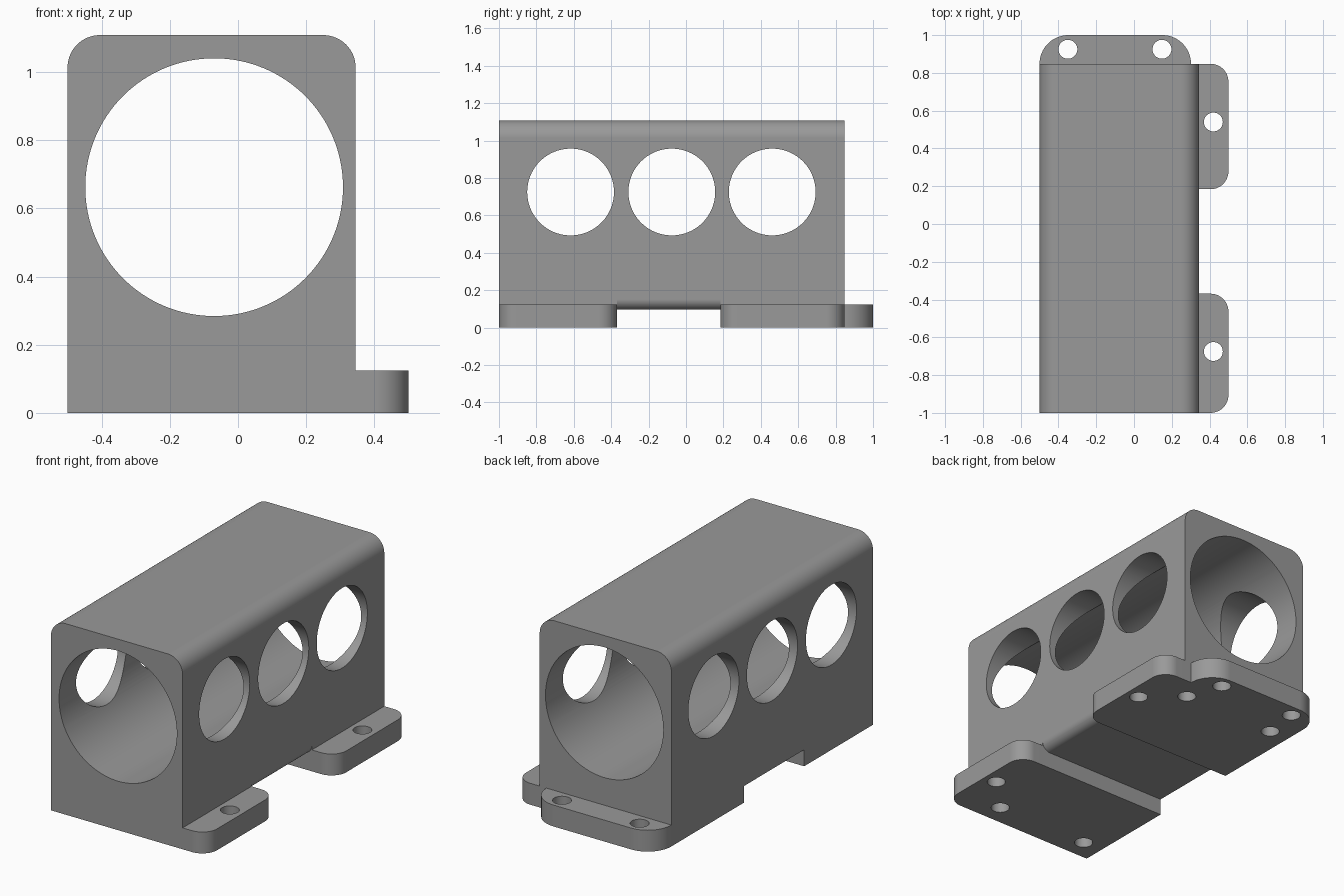
import bpy, bmesh, math

if "Cube" in bpy.data.objects:
    bpy.data.objects.remove(bpy.data.objects["Cube"])

grey = bpy.data.materials.new("plain_grey")
grey.diffuse_color = (0.32, 0.32, 0.32, 1)
grey.use_nodes = True
grey.node_tree.nodes["Principled BSDF"].inputs["Base Color"].default_value = grey.diffuse_color


def prism(name, pts, axis, lo, hi):
    """Extrude a 2D outline along an axis: x -> (y, z), y -> (x, z), z -> (x, y)."""
    place = {"x": lambda a, b, t: (t, a, b),
             "y": lambda a, b, t: (a, t, b),
             "z": lambda a, b, t: (a, b, t)}[axis]
    bm = bmesh.new()
    rings = [[bm.verts.new(place(a, b, t)) for a, b in pts] for t in (lo, hi)]
    n = len(pts)
    bm.faces.new(rings[0])
    bm.faces.new(rings[1])
    for i in range(n):
        j = (i + 1) % n
        bm.faces.new((rings[0][i], rings[0][j], rings[1][j], rings[1][i]))
    bmesh.ops.recalc_face_normals(bm, faces=bm.faces)
    me = bpy.data.meshes.new(name)
    bm.to_mesh(me)
    bm.free()
    me.materials.append(grey)
    ob = bpy.data.objects.new(name, me)
    bpy.context.collection.objects.link(ob)
    return ob


def arc(cx, cy, r, start, end, n=16):
    return [(cx + r * math.cos(math.radians(start + (end - start) * i / n)),
             cy + r * math.sin(math.radians(start + (end - start) * i / n)))
            for i in range(n + 1)]


def circle(cx, cy, r, n=64):
    return arc(cx, cy, r, 0, 360, n)[:-1]


def combine(target, other, operation):
    mod = target.modifiers.new(operation.lower(), "BOOLEAN")
    mod.operation, mod.solver, mod.object = operation, "EXACT", other
    bpy.context.view_layer.objects.active = target
    bpy.ops.object.modifier_apply(modifier=mod.name)
    bpy.data.objects.remove(other, do_unlink=True)


L, R, TOP = -0.5, 0.345, 1.108      # body sides and top
FRONT, BACK = -1.0, 0.848           # body ends
N0, N1 = -0.369, 0.184              # underside notch
PLATE = 0.124                       # mounting tab thickness
r = 0.095

# Main block with rounded top edges
body = prism("housing", [(L, 0), (R, 0)] + arc(R - r, TOP - r, r, 0, 90)
             + arc(L + r, TOP - r, r, 90, 180), "y", FRONT, BACK)

# Notch across the underside, leaving a rounded right edge
notch = [(-0.7, -0.1), (0.7, -0.1), (0.7, 0.151)] \
    + arc(R - 0.055, 0.151, 0.055, 0, -90, 10) + [(-0.7, 0.096)]
combine(body, prism("notch", notch, "y", N0, N1), "DIFFERENCE")

# Two side tabs with rounded outer corners
for y0, y1 in ((FRONT, N0), (N1, BACK)):
    tab = [(0.2, y0)] + arc(0.5 - r, y0 + r, r, -90, 0) \
        + arc(0.5 - r, y1 - r, r, 0, 90) + [(0.2, y1)]
    combine(body, prism("side_tab", tab, "z", 0, PLATE), "UNION")

# Rear tab with large rounded corners
q = 1.0 - BACK
rear = [(L, 0.7), (0.302, 0.7)] + arc(0.302 - q, BACK, q, 0, 90) \
    + arc(L + q, BACK, q, 90, 180)
combine(body, prism("rear_tab", rear, "z", 0, PLATE), "UNION")

# Long bore, and three cross holes through both side walls
combine(body, prism("bore", circle(-0.07, 0.662, 0.378, 128), "y", -1.2, 1.2), "DIFFERENCE")
for y in (-0.617, -0.076, 0.461):
    combine(body, prism("cross_hole", circle(y, 0.725, 0.232, 96), "x", -0.8, 0.8), "DIFFERENCE")

# Screw holes through the tabs, and blind holes under the block
for x, y, top in ((-0.35, 0.925, 0.2), (0.148, 0.925, 0.2),
                  (0.42, 0.54, 0.2), (0.42, -0.675, 0.2),
                  (0.222, 0.715, 0.25), (-0.375, 0.715, 0.25),
                  (0.222, -0.877, 0.25), (-0.375, -0.877, 0.25)):
    combine(body, prism("screw_hole", circle(x, y, 0.05, 40), "z", -0.1, top), "DIFFERENCE")

# Smooth curved walls, keep hard edges and flat faces clean
bpy.ops.object.select_all(action="DESELECT")
body.select_set(True)
bpy.context.view_layer.objects.active = body
bpy.ops.object.shade_smooth_by_angle(angle=math.radians(30))
weighted = body.modifiers.new("weighted_normals", "WEIGHTED_NORMAL")
weighted.keep_sharp = True
